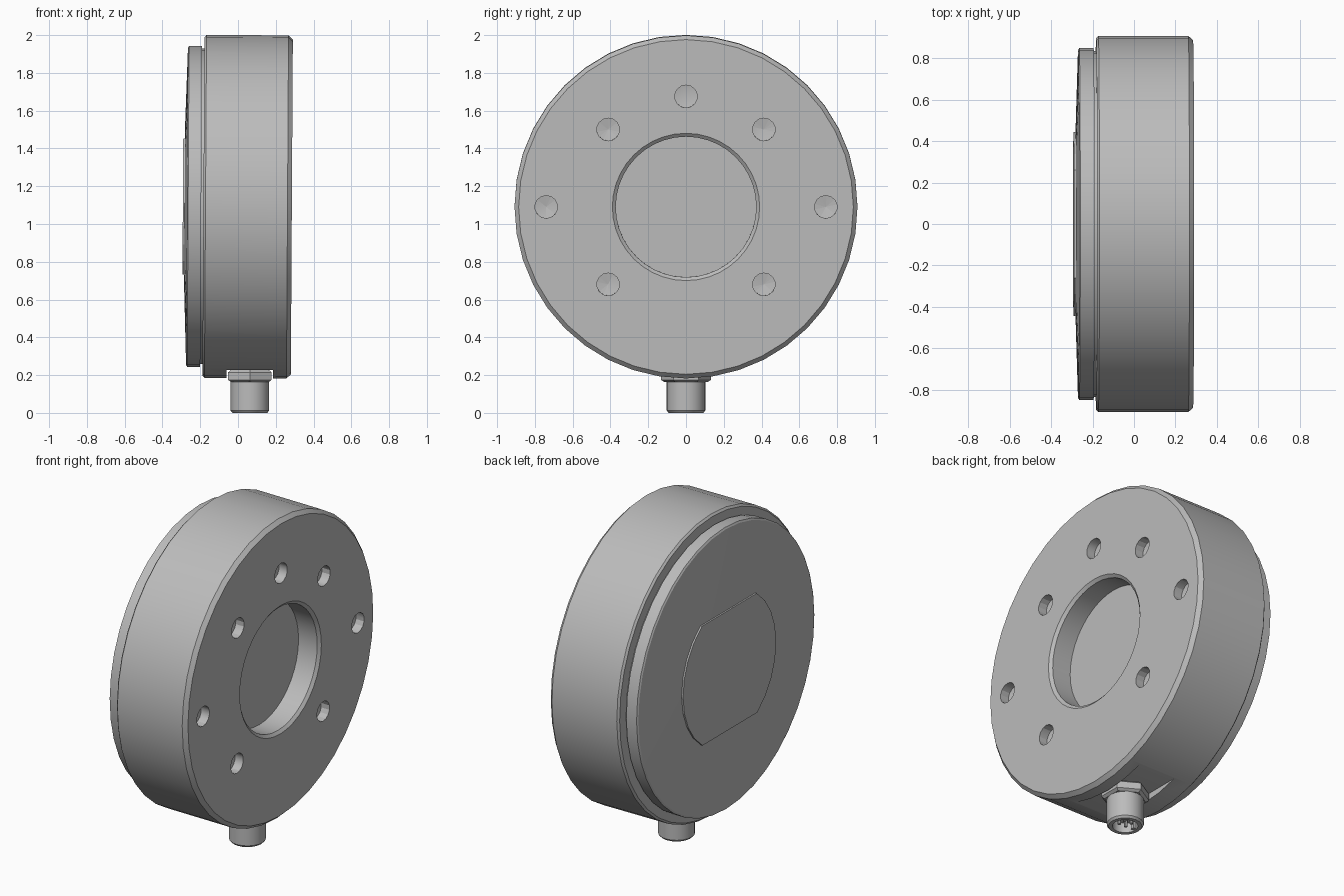
import bpy, bmesh, math
from mathutils import Matrix, Vector

cube = bpy.data.objects.get("Cube")
if cube:
    bpy.data.objects.remove(cube, do_unlink=True)

CENTRE = Vector((0, 0, 1.092))
TILT = 0.006
STEM_X = 0.063

grey = bpy.data.materials.new("brushed_grey")
grey.use_nodes = True
grey.diffuse_color = (0.5, 0.5, 0.5, 1)
grey.node_tree.nodes["Principled BSDF"].inputs["Base Color"].default_value = (0.5, 0.5, 0.5, 1)


def finish(name, bm, location=(0, 0, 0), smooth=True):
    bmesh.ops.recalc_face_normals(bm, faces=bm.faces)
    mesh = bpy.data.meshes.new(name)
    bm.to_mesh(mesh)
    bm.free()
    mesh.materials.append(grey)
    obj = bpy.data.objects.new(name, mesh)
    obj.location = location
    bpy.context.collection.objects.link(obj)
    if smooth:
        shade(obj)
    return obj


def select(obj):
    bpy.ops.object.select_all(action='DESELECT')
    obj.select_set(True)
    bpy.context.view_layer.objects.active = obj


def shade(obj):
    select(obj)
    bpy.ops.object.shade_smooth_by_angle(angle=math.radians(28))


def lathe(name, profile, axis, sides, location, smooth=True):
    """Revolve (along, radius) pairs; the profile starts and ends on the axis."""
    bm = bmesh.new()
    side = Vector((0, 0, 1)) if axis.x else Vector((1, 0, 0))
    verts = [bm.verts.new(axis * a + side * r) for a, r in profile]
    edges = [bm.edges.new(pair) for pair in zip(verts, verts[1:])]
    bmesh.ops.spin(bm, geom=verts + edges, cent=(0, 0, 0), axis=axis,
                   angle=math.tau, steps=sides, use_duplicate=False)
    bmesh.ops.remove_doubles(bm, verts=bm.verts, dist=0.0001)
    return finish(name, bm, location, smooth)


def prism(name, outline, depth, location=(0, 0, 0)):
    """Extrude a closed outline of 3D points by a vector."""
    bm = bmesh.new()
    face = bm.faces.new([bm.verts.new(p) for p in outline])
    made = bmesh.ops.extrude_face_region(bm, geom=[face])["geom"]
    bmesh.ops.translate(bm, vec=depth, verts=[v for v in made if isinstance(v, bmesh.types.BMVert)])
    if face.is_valid and len(bm.faces) == len(outline) + 1:
        bm.faces.new(list(face.verts))
    return finish(name, bm, location, smooth=False)


def cut(target, cutter):
    mod = target.modifiers.new("cut", 'BOOLEAN')
    mod.operation = 'DIFFERENCE'
    mod.solver = 'EXACT'
    mod.object = cutter
    select(target)
    bpy.ops.object.modifier_apply(modifier=mod.name)
    bpy.data.objects.remove(cutter, do_unlink=True)


# Round housing with stepped, slightly domed back and a central recess
X = Vector((1, 0, 0))
housing = lathe("housing", [
    (-0.284, 0), (-0.282, 0.45), (-0.270, 0.84), (-0.264, 0.85),
    (-0.195, 0.85), (-0.195, 0.835), (-0.183, 0.835), (-0.183, 0.896), (-0.172, 0.908),
    (0.262, 0.908), (0.285, 0.886), (0.285, 0.39), (0.270, 0.372),
    (0.145, 0.372), (0.145, 0)], X, 40, CENTRE)

# Screw holes: one on top, one on each side, four on the diagonals
holes = [(0, 0.585)] + [(s * 0.74, 0) for s in (-1, 1)]
holes += [(s * 0.412, t * 0.41) for s in (-1, 1) for t in (-1, 1)]
for y, z in holes:
    cut(housing, lathe("hole_cutter", [(0.22, 0), (0.23, 0.06), (0.33, 0.06), (0.33, 0)],
                       X, 14, CENTRE + Vector((0, y, z)), smooth=False))

# Flat pocket under the housing for the connector
bm = bmesh.new()
bmesh.ops.create_cube(bm, size=1, matrix=Matrix.Diagonal((0.245, 0.8, 0.2, 1)))
cut(housing, finish("pocket_cutter", bm, (STEM_X + 0.005, 0, 0.127), smooth=False))
shade(housing)
housing.rotation_euler.y = TILT

# Thin raised plate on the back: a disc with flat top and bottom
arc = math.asin(0.36 / 0.445)
angles = [side + arc * (k / 4 - 1) for side in (0, math.pi) for k in range(9)]
outline = [(-0.292, 0.445 * math.cos(a), 0.445 * math.sin(a)) for a in angles]
plate = prism("back_plate", outline, Vector((0.015, 0, 0)), CENTRE)
plate.rotation_euler.y = TILT

# Connector: hexagonal nut and ribbed hollow sleeve
Z = Vector((0, 0, 1))
nut = lathe("connector_nut", [(0.163, 0), (0.163, 0.115), (0.175, 0.133),
                              (0.215, 0.133), (0.228, 0.115), (0.228, 0)],
            Z, 6, (STEM_X, 0, 0), smooth=False)
nut.rotation_euler.z = math.radians(30)
lathe("connector_sleeve", [(0.17, 0), (0.17, 0.102), (0.012, 0.102), (0, 0.092),
                           (0, 0.07), (0.06, 0.07), (0.06, 0)], Z, 20, (STEM_X, 0, 0))

# Pins and key inside the sleeve
for k in range(4):
    a = math.pi * (k / 2 + 0.25)
    lathe("connector_pin", [(0.07, 0), (0.07, 0.01), (0.015, 0.01), (0.015, 0)], Z, 8,
          (STEM_X + 0.033 * math.cos(a), 0.033 * math.sin(a), 0))
bm = bmesh.new()
bmesh.ops.create_cube(bm, size=1, matrix=Matrix.Diagonal((0.022, 0.022, 0.06, 1)))
finish("connector_key", bm, (STEM_X - 0.062, 0, 0.035), smooth=False)
